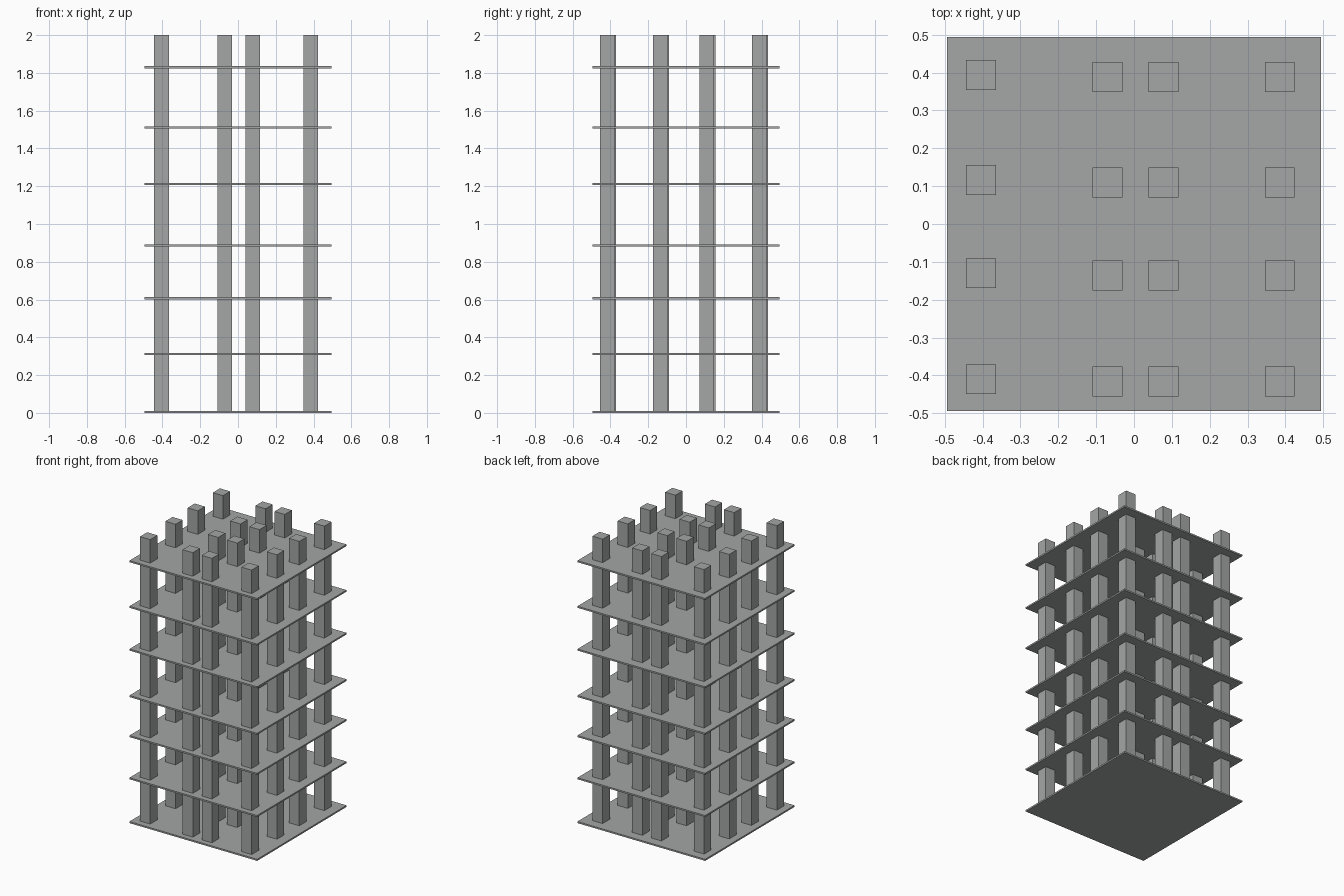
import bpy

if "Cube" in bpy.data.objects:
    bpy.data.objects.remove(bpy.data.objects["Cube"])

# One flat grey for the whole structure
grey = bpy.data.materials.new("concrete_grey")
grey.diffuse_color = (0.37, 0.385, 0.375, 1.0)
grey.use_nodes = True
grey.node_tree.nodes["Principled BSDF"].inputs["Base Color"].default_value = grey.diffuse_color


def box(name, centre, size):
    """Axis-aligned box from centre and full size."""
    bpy.ops.mesh.primitive_cube_add(size=1, location=centre)
    ob = bpy.context.object
    ob.name = name
    ob.scale = size
    bpy.ops.object.transform_apply(location=False, rotation=False, scale=True)
    ob.data.materials.append(grey)
    return ob


# Floor slabs
SLAB = 0.011
WIDTH = 0.988
for i, z in enumerate((0.0055, 0.312, 0.607, 0.887, 1.212, 1.511, 1.83)):
    box(f"floor_slab_{i + 1}", (0, 0, z), (WIDTH, WIDTH, SLAB))

# Columns running through all floors; the left row sits slightly further back
COLUMN = 0.079
BASE, TOP = 0.003, 2.0
ROWS_Y = (-0.416, -0.136, 0.110, 0.388)
for c, (x, shift) in enumerate(((-0.404, 0.006), (-0.070, 0), (0.078, 0), (0.385, 0))):
    for r, y in enumerate(ROWS_Y):
        box(f"column_{c + 1}_{r + 1}", (x, y + shift, (BASE + TOP) / 2),
            (COLUMN, COLUMN, TOP - BASE))
